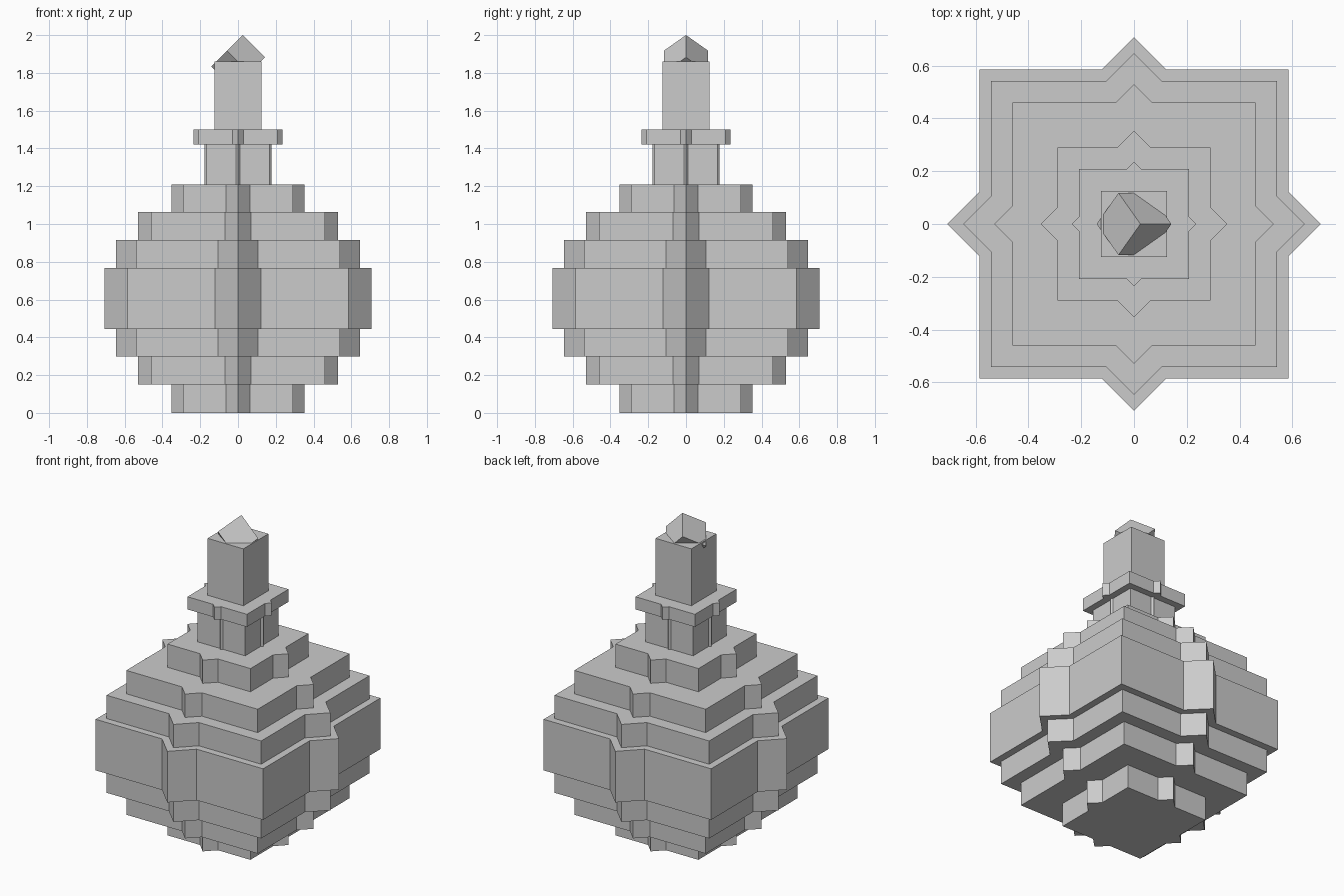
import bpy
import math
from mathutils import Matrix

if "Cube" in bpy.data.objects:
    bpy.data.objects.remove(bpy.data.objects["Cube"])

grey = bpy.data.materials.new("plain grey")
grey.diffuse_color = (0.6, 0.6, 0.6, 1)
grey.use_nodes = True
grey.node_tree.nodes["Principled BSDF"].inputs["Base Color"].default_value = grey.diffuse_color


def box(name, half, z0, z1, turn=0.0):
    """Square block of given half width, spanning z0 to z1, turned about z."""
    bpy.ops.mesh.primitive_cube_add(size=1)
    ob = bpy.context.object
    ob.name = name
    ob.data.transform(Matrix.Translation((0, 0, (z0 + z1) / 2))
                      @ Matrix.Rotation(turn, 4, 'Z')
                      @ Matrix.Diagonal((2 * half, 2 * half, z1 - z0, 1)))
    ob.data.materials.append(grey)
    return ob


# Flask tiers: name, half width of straight block, reach of turned block, z range
tiers = [
    ("base", 0.29, 0.353, 0.0, 0.15),
    ("lower_bowl", 0.46, 0.53, 0.15, 0.298),
    ("lower_belly", 0.541, 0.646, 0.298, 0.445),
    ("belly", 0.586, 0.707, 0.445, 0.768),
    ("upper_belly", 0.541, 0.646, 0.768, 0.915),
    ("shoulder", 0.46, 0.53, 0.915, 1.063),
    ("upper_shoulder", 0.29, 0.353, 1.063, 1.21),
    ("neck", 0.166, 0.177, 1.21, 1.42),
    ("rim", 0.208, 0.236, 1.42, 1.50),
]
for name, half, reach, z0, z1 in tiers:
    box(name, half, z0, z1)
    box(name + "_corners", reach / math.sqrt(2), z0, z1, math.pi / 4)

# Stopper and the tilted cube half sunk in its top
box("stopper", 0.125, 1.50, 1.86)
s = 0.166
r = math.sqrt(0.5)
axes = Matrix(((r, -0.5, -0.5), (0, r, -r), (-r, -0.5, -0.5)))
cube = box("tilted_cube", s / 2, -s / 2, s / 2)
cube.data.transform(Matrix.Translation((0, 0, 1.8585)) @ axes.to_4x4())
if axes.determinant() < 0:
    cube.data.flip_normals()
